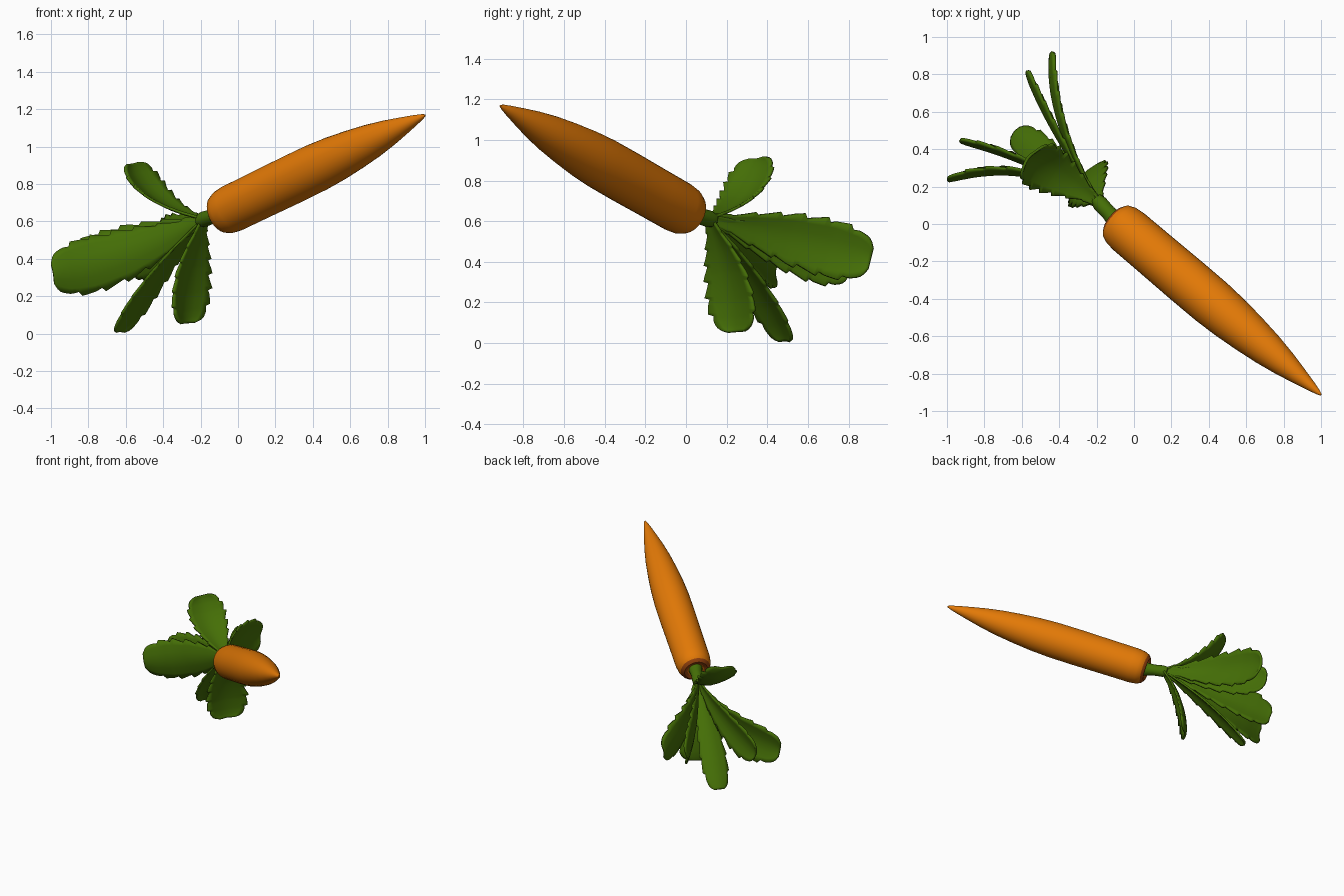
import bpy, bmesh, math
from mathutils import Vector

if "Cube" in bpy.data.objects:
    bpy.data.objects.remove(bpy.data.objects["Cube"])


def material(name, rgb):
    m = bpy.data.materials.new(name)
    m.diffuse_color = (*rgb, 1)
    m.use_nodes = True
    m.node_tree.nodes["Principled BSDF"].inputs["Base Color"].default_value = m.diffuse_color
    return m


ORANGE = material("carrot orange", (0.76, 0.19, 0.002))
CROWN = material("crown red brown", (0.30, 0.055, 0.004))
GREEN = material("leaf green", (0.06, 0.16, 0.002))


def finish(name, bm, mat, angle=40):
    bmesh.ops.recalc_face_normals(bm, faces=bm.faces)
    me = bpy.data.meshes.new(name)
    bm.to_mesh(me)
    bm.free()
    ob = bpy.data.objects.new(name, me)
    bpy.context.collection.objects.link(ob)
    me.materials.append(mat)
    bpy.ops.object.select_all(action='DESELECT')
    ob.select_set(True)
    bpy.context.view_layer.objects.active = ob
    bpy.ops.object.shade_smooth_by_angle(angle=math.radians(angle))
    return ob


def lathe(name, a, b, profile, mat, sides=32):
    """Round body along the line a-b; profile holds (fraction, radius)."""
    axis = b - a
    d = axis.normalized()
    u = d.cross(Vector((0, 0, 1))).normalized()
    v = d.cross(u)
    bm = bmesh.new()
    rings = []
    for t, r in profile:
        rings.append([bm.verts.new(a + axis * t + r * (u * math.cos(k) + v * math.sin(k)))
                      for k in (2 * math.pi * i / sides for i in range(sides))])
    for p, q in zip(rings, rings[1:]):
        for i in range(sides):
            j = (i + 1) % sides
            bm.faces.new((p[i], p[j], q[j], q[i]))
    bm.faces.new(rings[0])
    bm.faces.new(rings[-1])
    return finish(name, bm, mat)


# Root, with a darker crown at its blunt end
BASE, TIP = Vector((-0.105, 0.024, 0.634)), Vector((1.0, -0.913, 1.168))
root = lathe("carrot_root", BASE, TIP,
             [(0.02, 0.03), (0.006, 0.06), (0.0, 0.085), (0.012, 0.108), (0.035, 0.122), (0.07, 0.128),
              (0.2, 0.129), (0.35, 0.131), (0.47, 0.130), (0.56, 0.123), (0.65, 0.110), (0.74, 0.093),
              (0.82, 0.072), (0.89, 0.049), (0.95, 0.028), (0.985, 0.014), (1.0, 0.005)], ORANGE)
root.data.materials.append(CROWN)
AXIS = TIP - BASE
for f in root.data.polygons:
    if (f.center - BASE).dot(AXIS) / AXIS.length_squared < 0.01:
        f.material_index = 1

# Stem
START = Vector((-0.18, 0.11, 0.615))
lathe("stem", BASE + AXIS * 0.012, START + Vector((-0.025, 0.025, -0.01)),
      [(0, 0.05), (0.4, 0.04), (0.8, 0.042), (1, 0.034)], GREEN, 16)

# Half width of a leaf along its length
WIDTHS = [(0, 0.025), (0.12, 0.04), (0.3, 0.085), (0.5, 0.122), (0.75, 0.14),
          (0.9, 0.122), (0.96, 0.095), (1.0, 0.055)]


def half_width(t):
    for (t0, w0), (t1, w1) in zip(WIDTHS, WIDTHS[1:]):
        if t <= t1:
            return w0 + (w1 - w0) * (t - t0) / (t1 - t0)
    return WIDTHS[-1][1]


def leaf(name, mid, end, across, scale=1.0, cup=0.25):
    """Curved, cupped blade with saw-toothed edges."""
    s, m, e, w0 = START, Vector(mid), Vector(end), Vector(across)
    bm = bmesh.new()
    rows, n, step = [], 56, 8
    for i in range(n + 1):
        t = i / n
        p = s * (2 * (t - .5) * (t - 1)) + m * (4 * t * (1 - t)) + e * (2 * t * (t - .5))
        tan = (s * (4 * t - 3) + m * (4 - 8 * t) + e * (4 * t - 1)).normalized()
        w = (w0 - tan * w0.dot(tan)).normalized()
        nor = tan.cross(w)
        saw = (i % step) / (step - 1) - 0.5
        hw = half_width(t) * scale
        row = []
        for u in (-1, -0.75, -0.4, 0, 0.4, 0.75, 1):
            v = u * (1 + 0.17 * saw) if abs(u) == 1 else u
            row.append(bm.verts.new(p + w * (v * hw) + nor * (cup * hw * (abs(v) ** 1.5 - 0.4))))
        rows.append(row)
    for a, b in zip(rows, rows[1:]):
        for k in range(6):
            bm.faces.new((a[k], a[k + 1], b[k + 1], b[k]))
    ob = finish(name, bm, GREEN)
    mod = ob.modifiers.new("thickness", 'SOLIDIFY')
    mod.thickness = 0.014
    mod.offset = 0
    return ob


# Leaves: three lie across the carrot's plane, four stand upright at the sides
N, Z = (0.65, 0.76, 0), (0, 0, 1)
leaf("upper_leaf", (-0.42, 0.27, 0.72), (-0.565, 0.35, 0.91), N, 0.97, -0.25)
leaf("drooping_leaf", (-0.25, 0.205, 0.35), (-0.27, 0.25, 0.055), N, 1.07)
leaf("lower_leaf", (-0.42, 0.31, 0.33), (-0.635, 0.49, 0.01), N, 0.68)
leaf("left_outer_leaf", (-0.59, 0.27, 0.43), (-0.99, 0.235, 0.32), Z, 1.05)
leaf("left_inner_leaf", (-0.56, 0.32, 0.475), (-0.92, 0.44, 0.35), Z, 0.9)
leaf("right_outer_leaf", (-0.38, 0.51, 0.515), (-0.44, 0.91, 0.415), Z, 1.0)
leaf("right_inner_leaf", (-0.41, 0.48, 0.475), (-0.57, 0.81, 0.375), Z, 0.9)
